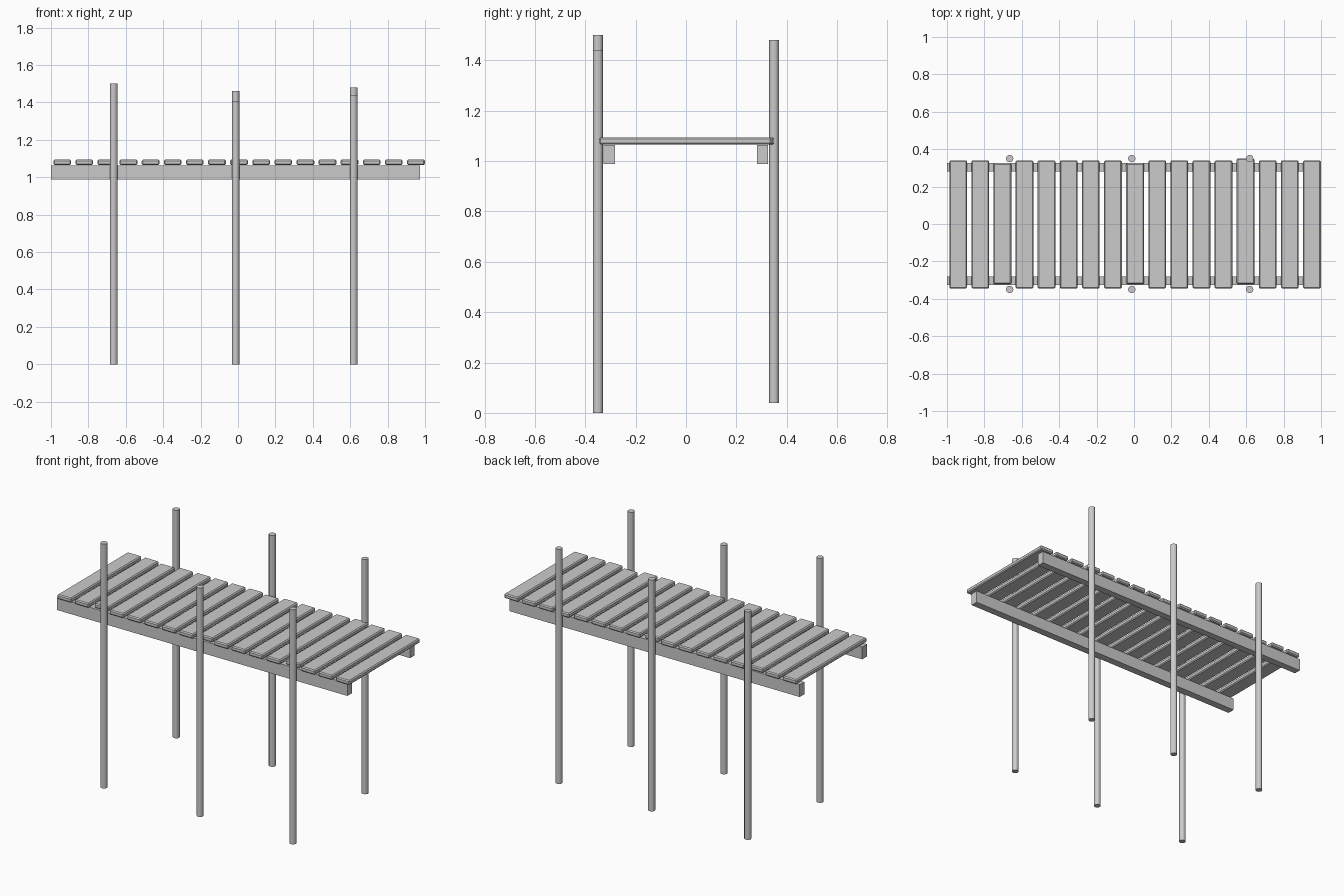
import bpy

if "Cube" in bpy.data.objects:
    bpy.data.objects.remove(bpy.data.objects["Cube"])


def box(name, x0, x1, y0, y1, z0, z1, bevel=0.0):
    bpy.ops.mesh.primitive_cube_add(size=1, location=((x0 + x1) / 2, (y0 + y1) / 2, (z0 + z1) / 2))
    ob = bpy.context.object
    ob.name = name
    ob.scale = (x1 - x0, y1 - y0, z1 - z0)
    bpy.ops.object.transform_apply(location=False, rotation=False, scale=True)
    if bevel:
        mod = ob.modifiers.new("edge_bevel", 'BEVEL')
        mod.width = bevel
        mod.segments = 1
    return ob


def post(name, x, y, z0, z1):
    bpy.ops.mesh.primitive_cylinder_add(vertices=12, radius=0.02, depth=z1 - z0,
                                        location=(x, y, (z0 + z1) / 2))
    bpy.context.object.name = name


# Deck planks: a few are trimmed or shifted around the posts
special = {2: (-0.322, 0.325), 8: (-0.322, 0.325), 13: (-0.322, 0.35)}
for i in range(17):
    x = -0.94 + i * 0.1182
    y0, y1 = special.get(i, (-0.345, 0.34))
    box(f"plank_{i + 1}", x - 0.0475, x + 0.0475, y0, y1, 1.066, 1.094, bevel=0.006)

# Two long support beams
box("front_beam", -1.0, 0.972, -0.327, -0.281, 0.988, 1.064)
box("back_beam", -1.0, 0.972, 0.281, 0.325, 0.988, 1.064)

# Round posts of uneven height; the back row starts slightly higher
post_x = (-0.665, -0.012, 0.618)
for label, x, front_top, back_top in zip(("left", "middle", "right"), post_x,
                                         (1.5, 1.405, 1.44), (1.44, 1.46, 1.48)):
    post(f"front_{label}_post", x, -0.35, 0.0, front_top)
    post(f"back_{label}_post", x, 0.35, 0.04, back_top)
